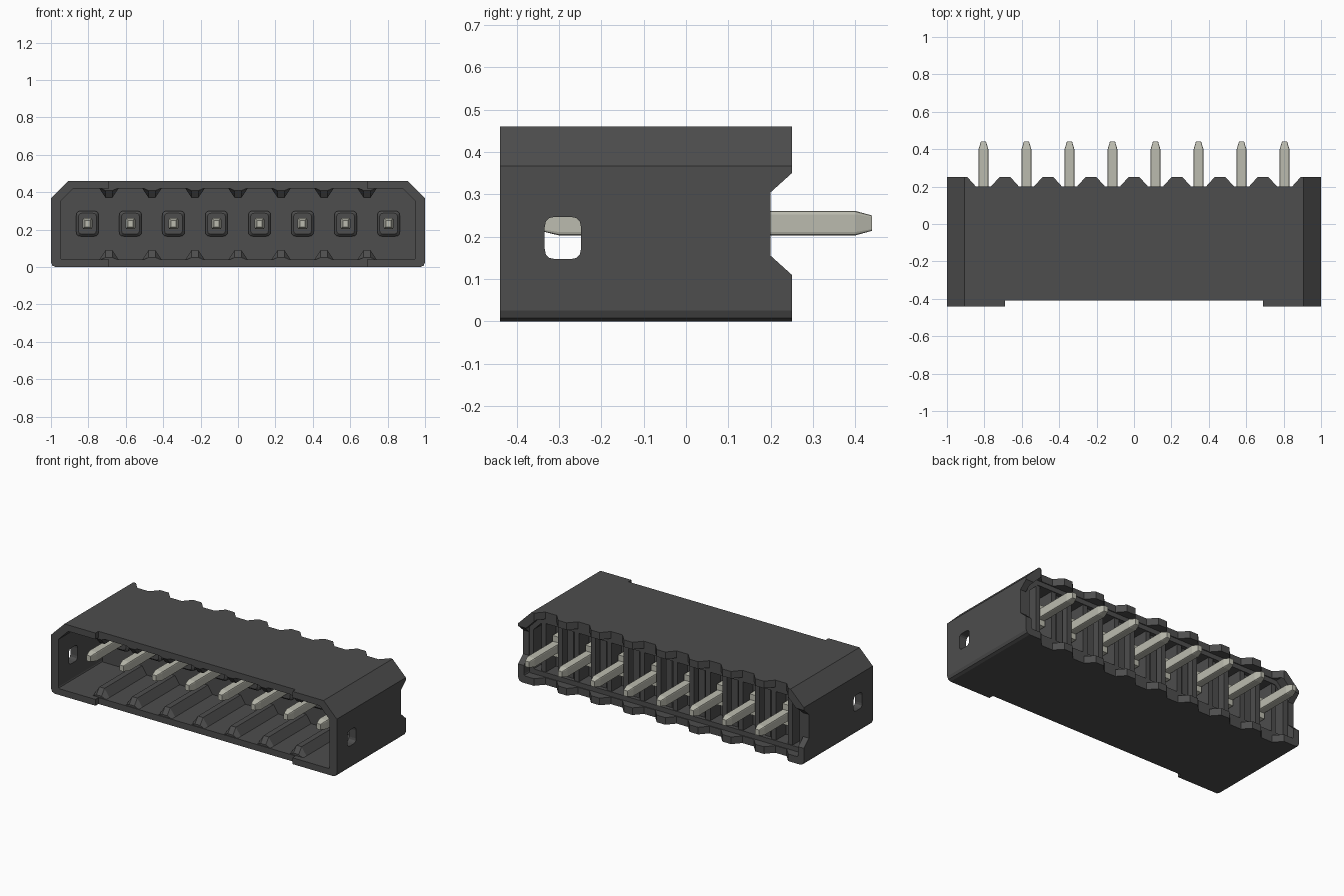
import bpy
import bmesh
from mathutils import Vector

cube = bpy.data.objects.get("Cube")
if cube:
    bpy.data.objects.remove(cube, do_unlink=True)


def material(name, rgb, rough):
    m = bpy.data.materials.new(name)
    m.use_nodes = True
    col = (*rgb, 1)
    m.diffuse_color = col
    bsdf = m.node_tree.nodes["Principled BSDF"]
    bsdf.inputs["Base Color"].default_value = col
    bsdf.inputs["Roughness"].default_value = rough
    return m


PLASTIC = material("dark grey plastic", (0.075, 0.075, 0.075), 0.6)
METAL = material("pale tin", (0.5, 0.5, 0.43), 0.5)

PITCH = 0.23
PIN_Z = 0.232
WALL_FRONT, WALL_BACK = 0.0, 0.09
PIN_X = [(i - 3.5) * PITCH for i in range(8)]
GAP_X = [(i - 3) * PITCH for i in range(7)]


def to_object(name, bm, mat):
    bmesh.ops.recalc_face_normals(bm, faces=bm.faces)
    mesh = bpy.data.meshes.new(name)
    bm.to_mesh(mesh)
    bm.free()
    mesh.materials.append(mat)
    obj = bpy.data.objects.new(name, mesh)
    bpy.context.collection.objects.link(obj)
    return obj


def place(axis, u, v, w):
    """Profile point (u, v) at depth w along an axis."""
    return {"x": (w, u, v), "y": (u, w, v), "z": (u, v, w)}[axis]


def loft(name, sections, axis="y", mat=PLASTIC):
    """Skin a list of (profile points, depth) sections and cap both ends."""
    bm = bmesh.new()
    rings = [[bm.verts.new(place(axis, u, v, w)) for u, v in pts] for pts, w in sections]
    n = len(rings[0])
    bm.faces.new(rings[0])
    bm.faces.new(rings[-1][::-1])
    for a, b in zip(rings, rings[1:]):
        for i in range(n):
            j = (i + 1) % n
            bm.faces.new((a[i], a[j], b[j], b[i]))
    return to_object(name, bm, mat)


def prism(name, pts, a, b, axis="y", mat=PLASTIC):
    return loft(name, [(pts, a), (pts, b)], axis, mat)


def rect(u, v, hu, hv):
    return [(u - hu, v - hv), (u + hu, v - hv), (u + hu, v + hv), (u - hu, v + hv)]


def rounded(u, v, hu, hv, r, steps=3):
    """Rounded rectangle made from quadratic corner curves."""
    pts = []
    corners = rect(u, v, hu, hv)
    for i, c in enumerate(corners):
        c = Vector(c)
        p = c + (Vector(corners[i - 1]) - c).normalized() * r
        q = c + (Vector(corners[(i + 1) % 4]) - c).normalized() * r
        for k in range(steps + 1):
            t = k / steps
            pts.append(tuple(p * (1 - t) ** 2 + c * 2 * t * (1 - t) + q * t ** 2))
    return pts


def shell(hw, z0, z1, chamfer, r):
    """Wide outline with chamfered upper and softened lower corners."""
    half = [(hw - r, z0), (hw - 0.3 * r, z0 + 0.3 * r), (hw, z0 + r),
            (hw, z1 - chamfer), (hw - chamfer, z1)]
    return half + [(-x, z) for x, z in reversed(half)]


def cut(obj, cutter):
    mod = obj.modifiers.new("cut", "BOOLEAN")
    mod.operation = "DIFFERENCE"
    mod.solver = "EXACT"
    mod.object = cutter
    bpy.context.view_layer.update()
    deps = bpy.context.evaluated_depsgraph_get()
    mesh = bpy.data.meshes.new_from_object(obj.evaluated_get(deps))
    obj.modifiers.clear()
    obj.data = mesh
    bpy.data.objects.remove(cutter, do_unlink=True)


# Housing with front cavity and stepped rear recess
housing = prism("housing", shell(1, 0, 0.46, 0.093, 0.025), -0.44, 0.25)
cut(housing, prism("cavity", shell(0.95, 0.04, 0.42, 0.07, 0.01), -0.5, WALL_FRONT))
cut(housing, prism("recess", shell(0.93, 0.075, 0.385, 0.06, 0.01), WALL_BACK, 0.3))
cut(housing, prism("recess_step", shell(0.96, 0.045, 0.415, 0.08, 0.01), 0.195, 0.3))

# Shallow front lip relief, side windows and rear side notches
cut(housing, prism("lip_relief", rect(0, -0.46, 0.69, 0.05), -0.1, 0.6, "z"))
window = rounded(-0.291, 0.197, 0.043, 0.05, 0.025)
cut(housing, prism("side_window", window, -1.2, 1.2, "x"))
side_notch = [(0.2, 0.155), (0.2, 0.305), (0.3, 0.395), (0.3, 0.065)]
cut(housing, prism("side_notch", side_notch, -1.2, 1.2, "x"))

# Scalloped rear edge, one notch at each pin
for x in PIN_X:
    notch = [(x - 0.04, 0.2), (x + 0.04, 0.2), (x + 0.13, 0.3), (x - 0.13, 0.3)]
    cut(housing, prism("rear_notch", notch, -0.1, 0.6, "z"))

# Tapered ribs along the cavity floor and ceiling
for x in GAP_X:
    for name, base, d in (("floor_rib", 0.035, 1), ("ceiling_rib", 0.425, -1)):
        full = [(x - 0.055, base), (x + 0.055, base),
                (x + 0.018, base + 0.055 * d), (x - 0.018, base + 0.055 * d)]
        low = [(u, base + (v - base) * 0.3) for u, v in full]
        loft(name, [(low, -0.405), (full, -0.375), (full, WALL_FRONT + 0.01)])

# Upright posts in the rear recess
for x in GAP_X:
    prism("rear_post", rect(x, 0.23, 0.022, 0.16), WALL_BACK - 0.01, 0.17)
for x in PIN_X:
    for s in (-1, 1):
        prism("pin_guide", rect(x + s * 0.058, 0.23, 0.016, 0.16), WALL_BACK - 0.01, 0.19)

# Pins with tapered tips, sockets and rear collars
for x in PIN_X:
    body = rounded(x, PIN_Z, 0.026, 0.029, 0.008, 2)
    tip = rounded(x, PIN_Z, 0.014, 0.018, 0.004, 2)
    loft("pin", [(tip, -0.345), (body, -0.3), (body, 0.4), (tip, 0.44)], mat=METAL)
    prism("pin_collar", rect(x, PIN_Z, 0.025, 0.065), WALL_BACK - 0.01, 0.15, mat=METAL)
    socket = rounded(x, PIN_Z, 0.06, 0.068, 0.025)
    socket_end = rounded(x, PIN_Z, 0.048, 0.056, 0.02)
    loft("pin_socket", [(socket_end, WALL_FRONT - 0.04), (socket, WALL_FRONT - 0.028),
                        (socket, WALL_FRONT + 0.01)])
